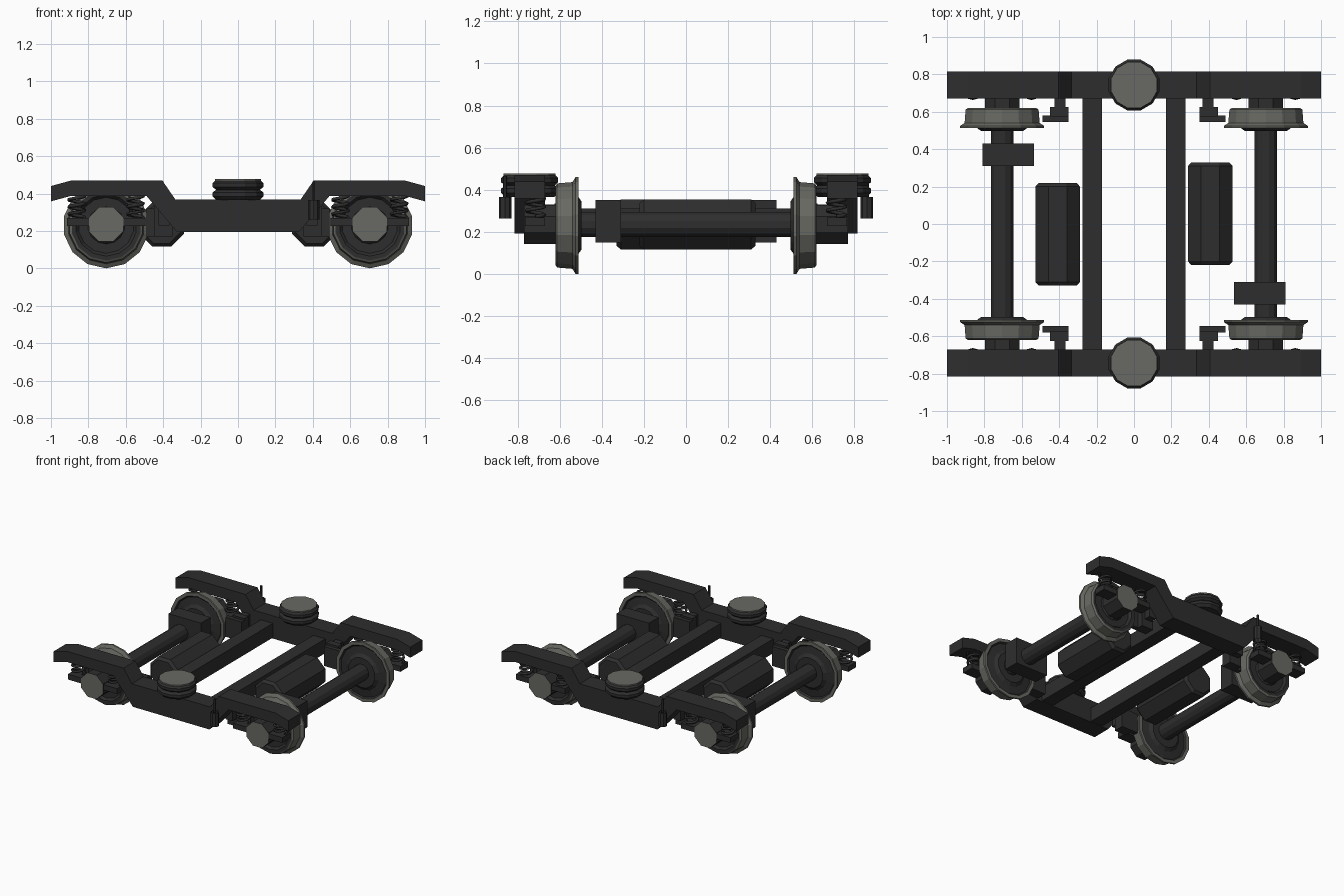
import bpy, bmesh, math
from math import pi, cos, sin

if "Cube" in bpy.data.objects:
    bpy.data.objects.remove(bpy.data.objects["Cube"])


def material(name, rgb):
    m = bpy.data.materials.new(name)
    m.diffuse_color = (*rgb, 1)
    m.use_nodes = True
    m.node_tree.nodes["Principled BSDF"].inputs["Base Color"].default_value = m.diffuse_color
    return m


DARK = material("dark_painted_steel", (0.027, 0.027, 0.027))
STEEL = material("bare_steel", (0.14, 0.14, 0.125))


def finish(name, bm):
    bmesh.ops.recalc_face_normals(bm, faces=bm.faces)
    me = bpy.data.meshes.new(name)
    bm.to_mesh(me)
    bm.free()
    me.materials.append(DARK)
    me.materials.append(STEEL)
    ob = bpy.data.objects.new(name, me)
    bpy.context.collection.objects.link(ob)
    return ob


def box(name, x0, x1, y0, y1, z0, z1, bevel=0):
    bm = bmesh.new()
    bmesh.ops.create_cube(bm, size=1)
    for v in bm.verts:
        v.co.x = (x0 + x1) / 2 + v.co.x * (x1 - x0)
        v.co.y = (y0 + y1) / 2 + v.co.y * (y1 - y0)
        v.co.z = (z0 + z1) / 2 + v.co.z * (z1 - z0)
    if bevel:
        bmesh.ops.bevel(bm, geom=bm.edges[:], offset=bevel, segments=1, affect='EDGES')
    return finish(name, bm)


def lathe(name, profile, n, centre, axis='Y', sign=1, turn=0.0, steel=(), caps=True):
    """Spin (along, radius) points; 'steel' lists bands, 'end' is the last cap."""
    bm = bmesh.new()
    cx, cy, cz = centre
    rings = []
    for h, r in profile:
        ring = []
        for i in range(n):
            a = 2 * pi * i / n + turn - pi / 2
            u, v = r * cos(a), r * sin(a)
            p = (cx + u, cy + sign * h, cz + v) if axis == 'Y' else (cx + u, cy + v, cz + h)
            ring.append(bm.verts.new(p))
        rings.append(ring)
    for k in range(len(rings) - 1):
        a, b = rings[k], rings[k + 1]
        for i in range(n):
            j = (i + 1) % n
            f = bm.faces.new((a[i], a[j], b[j], b[i]))
            f.material_index = int(k in steel)
    if caps:
        bm.faces.new(rings[0])
        bm.faces.new(rings[-1]).material_index = int('end' in steel)
    return finish(name, bm)


def side_frame(name, y0, y1):
    half = [(0.335, 0.368), (0.405, 0.47), (0.89, 0.47), (1.0, 0.44),
            (1.0, 0.358), (0.89, 0.388), (0.49, 0.388), (0.325, 0.193)]
    pts = half + [(-x, z) for x, z in reversed(half)]
    bm = bmesh.new()
    f = bm.faces.new([bm.verts.new((x, y0, z)) for x, z in pts])
    ext = bmesh.ops.extrude_face_region(bm, geom=[f])
    for v in ext['geom']:
        if isinstance(v, bmesh.types.BMVert):
            v.co.y = y1
    return finish(name, bm)


def spring(name, x, y, z0, z1, r, turns=3, steps=12):
    cu = bpy.data.curves.new(name, 'CURVE')
    cu.dimensions = '3D'
    cu.bevel_depth = 0.010
    cu.bevel_resolution = 0
    cu.use_fill_caps = True
    sp = cu.splines.new('POLY')
    n = turns * steps
    sp.points.add(n)
    for i, p in enumerate(sp.points):
        a = 2 * pi * i / steps
        p.co = (x + r * cos(a), y + r * sin(a), z0 + (z1 - z0) * i / n, 1)
    cu.materials.append(DARK)
    ob = bpy.data.objects.new(name, cu)
    bpy.context.collection.objects.link(ob)


AX, AZ = 0.705, 0.23   # axle position

WHEEL = [(0.497, 0.115), (0.515, 0.14), (0.522, 0.195), (0.512, 0.205), (0.512, 0.23),
         (0.525, 0.23), (0.54, 0.206), (0.612, 0.20), (0.62, 0.188),
         (0.62, 0.165), (0.603, 0.15), (0.603, 0.10), (0.62, 0.085)]
BAG = [(0.365, 0.12), (0.385, 0.14), (0.405, 0.14), (0.42, 0.122),
       (0.435, 0.14), (0.455, 0.14), (0.468, 0.128), (0.478, 0.128)]

for sy, side in ((-1, "front"), (1, "back")):
    # side frame and air spring
    side_frame(f"{side}_side_frame", sy * 0.67, sy * 0.815)
    lathe(f"{side}_air_spring", BAG, 12, (0, sy * 0.743, 0), 'Z', turn=pi / 12,
          steel=(6, 'end'))
    # vertical damper, one per side at opposite corners
    d = (-sy * 0.405, sy * 0.86, 0)
    lathe(f"{side}_damper_body", [(0.262, 0.03), (0.366, 0.03)], 8, d, 'Z', caps=False)
    lathe(f"{side}_damper_rod", [(0.36, 0.009), (0.465, 0.009)], 6, d, 'Z', caps=False)

    for sx, end in ((-1, "left"), (1, "right")):
        tag = f"{side}_{end}"
        x = sx * AX
        # wheel with steel tread and flange
        lathe(f"{tag}_wheel", WHEEL, 14, (x, 0, AZ), sign=sy, steel=(3, 4, 5, 6, 7))
        # axle box with steel cover, and its spring seat
        lathe(f"{tag}_axle_box", [(0.615, 0.10), (0.77, 0.10)], 8, (x, 0, 0.235),
              sign=sy, turn=pi / 8, steel=('end',))
        box(f"{tag}_spring_seat", x - 0.21, x + 0.21, *sorted((sy * 0.67, sy * 0.765)),
            0.227, 0.268)
        for k, dx in enumerate((-0.157, 0.157)):
            spring(f"{tag}_coil_spring_{k + 1}", x + dx, sy * 0.715, 0.272, 0.385, 0.042)
        # brake caliper: shoe, body and bracket to the frame
        for part, xa, xb, ya, yb, za, zb in (
                ("brake_shoe", 0.35, 0.49, 0.545, 0.58, 0.17, 0.32),
                ("brake_body", 0.35, 0.45, 0.575, 0.625, 0.17, 0.335),
                ("brake_bracket", 0.365, 0.425, 0.62, 0.675, 0.23, 0.33)):
            box(f"{tag}_{part}", *sorted((sx * xa, sx * xb)),
                *sorted((sy * ya, sy * yb)), za, zb)

for sx, end in ((-1, "left"), (1, "right")):
    # axle, gearbox, traction motor and cross beam
    lathe(f"{end}_axle", [(-0.51, 0.062), (0.51, 0.062)], 12, (sx * AX, 0, 0.235),
          turn=pi / 12)
    gx = sx * 0.672
    box(f"{end}_gearbox", gx - 0.138, gx + 0.138, *sorted((-sx * 0.31, -sx * 0.43)),
        0.148, 0.352)
    lathe(f"{end}_motor", [(-0.275, 0.11), (-0.255, 0.129), (0.255, 0.129), (0.275, 0.11)],
          8, (sx * 0.408, sx * 0.055, 0.235), turn=pi / 8)
    box(f"{end}_cross_beam", *sorted((sx * 0.172, sx * 0.275)), -0.68, 0.68, 0.2, 0.31)
